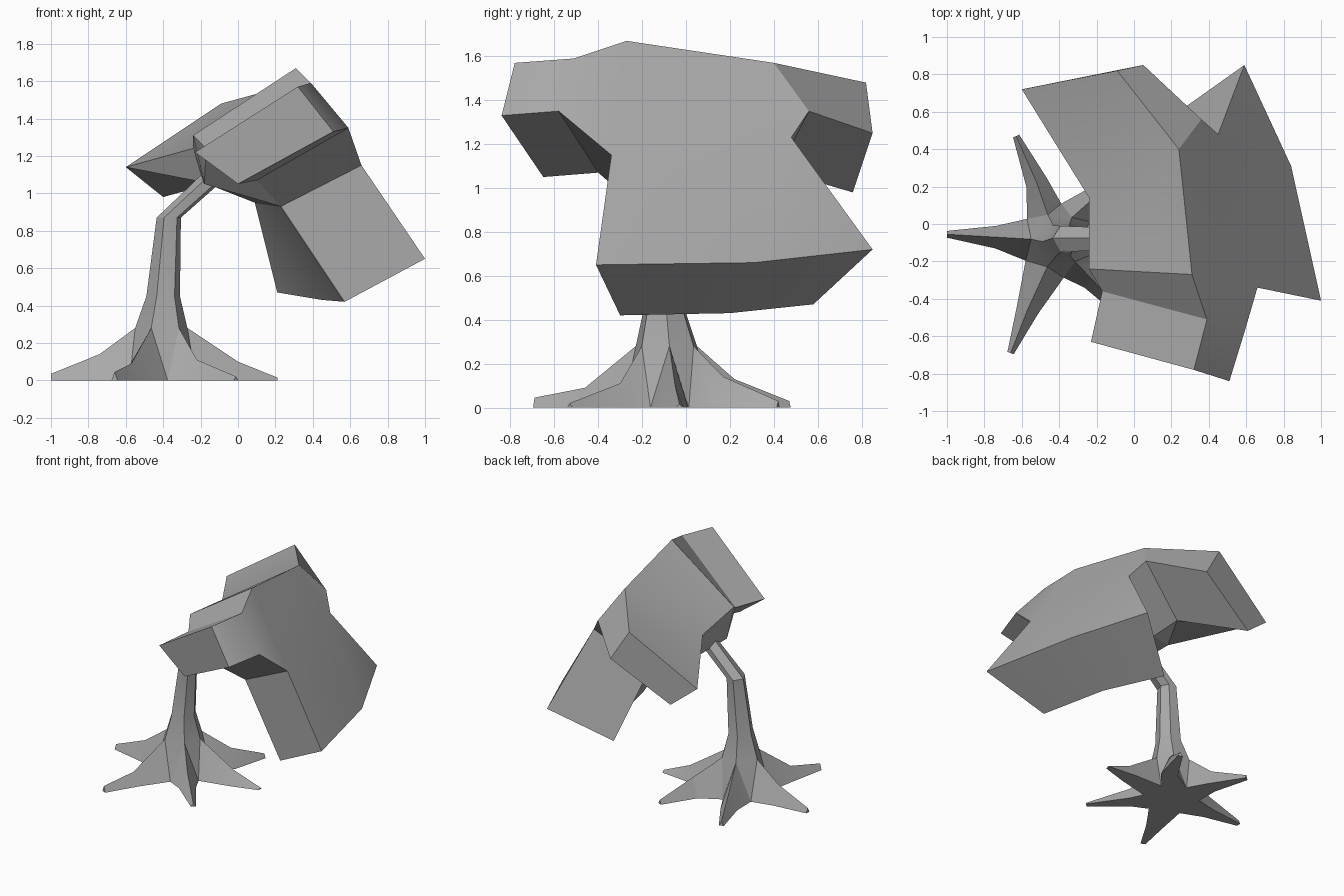
import bpy, bmesh
from math import cos, sin, atan2, pi, radians
from mathutils import Vector

cube = bpy.data.objects.get("Cube")
if cube:
    bpy.data.objects.remove(cube)

GREY = (0.4, 0.4, 0.4, 1)
mat = bpy.data.materials.new("plain_grey")
mat.use_nodes = True
mat.diffuse_color = GREY
mat.node_tree.nodes["Principled BSDF"].inputs["Base Color"].default_value = GREY


def finish(name, bm):
    """Turn a bmesh into a named object with soft faces and sharp creases."""
    bmesh.ops.recalc_face_normals(bm, faces=bm.faces[:])
    mesh = bpy.data.meshes.new(name)
    bm.to_mesh(mesh)
    bm.free()
    mesh.materials.append(mat)
    obj = bpy.data.objects.new(name, mesh)
    bpy.context.collection.objects.link(obj)
    bpy.ops.object.select_all(action='DESELECT')
    obj.select_set(True)
    bpy.context.view_layer.objects.active = obj
    bpy.ops.object.shade_smooth_by_angle(angle=radians(25))


def strip(bm, a, b, closed=False):
    """Join two rows of vertices with quads."""
    n = len(a)
    for i in range(n if closed else n - 1):
        j = (i + 1) % n
        bm.faces.new((a[i], a[j], b[j], b[i]))


# Canopy: a thick three-armed sheet, back arm to drooping arm to front arm
def row(bm, points):
    return [bm.verts.new(p) for p in points]


bm = bmesh.new()
outer_rim = row(bm, [(.05, .85, 1.25), (.36, .56, 1.35), (.45, .48, 1.23),
                     (.59, .85, .72), (.84, .31, .66), (1, -.41, .65),
                     (.66, -.34, 1.15), (.59, -.58, 1.35), (.51, -.84, 1.33)])
inner_rim = row(bm, [(-.4, .76, .98), (-.04, .42, 1.08), (.09, .32, .95),
                     (.21, .58, .47), (.45, .2, .43), (.57, -.3, .42),
                     (.23, -.24, .93), (.1, -.4, 1.07), (0, -.65, 1.05)])
crown_high = row(bm, [(-.09, .82, 1.48), (.24, .4, 1.57), (.31, -.27, 1.67),
                      (.39, -.51, 1.59), (.32, -.78, 1.57)])
crown_low = row(bm, [(-.6, .72, 1.14), (-.24, .14, 1.24), (-.24, -.24, 1.31),
                     (-.17, -.36, 1.24), (-.23, -.63, 1.22)])
belly = row(bm, [(-.19, .14, 1.06), (-.18, -.24, 1.05)])


def sheet(crown, rim):
    a, b, c, d, e = crown
    for f in ((a, rim[0], rim[1], b), (b, rim[1], rim[2]),
              (b, rim[2], rim[6], c), (rim[2], rim[3], rim[4]),
              (rim[2], rim[4], rim[6]), (rim[4], rim[5], rim[6]),
              (c, rim[6], rim[7], d), (d, rim[7], rim[8], e)):
        bm.faces.new(f)


sheet(crown_high, outer_rim)
sheet([crown_low[0], *belly, *crown_low[3:]], inner_rim)
strip(bm, outer_rim, inner_rim)
strip(bm, crown_high, crown_low)
strip(bm, crown_low[1:3], belly)
bm.faces.new((crown_low[0], crown_low[1], belly[0]))
bm.faces.new((crown_low[2], crown_low[3], belly[1]))
for k in (0, -1):
    bm.faces.new((crown_high[k], outer_rim[k], inner_rim[k], crown_low[k]))
finish("canopy", bm)

# Trunk and roots: six-sided trunk whose corners run out into root crests
centre = Vector((-.41, -.09, 0))
roots = [  # crest bend, tip
    ((0, -.05, .1), (.21, -.03, .015)),
    ((-.18, .17, .14), (-.07, .42, .03)),
    ((-.52, .22, .13), (-.63, .47, .03)),
    ((-.74, -.07, .14), (-1, -.055, .035)),
    ((-.57, -.46, .09), (-.66, -.69, .045)),
    ((-.22, -.3, .11), (-.01, -.53, .02)),
]
angles = [atan2(t[1] - centre.y, t[0] - centre.x) for _, t in roots]

bm = bmesh.new()
# trunk rings: centre x, centre y, height, radius in x, radius in y
rings = []
for x, y, z, rx, ry in ((-.41, -.09, .28, .14, .15), (-.4, -.1, .45, .09, .1),
                        (-.37, -.08, .87, .065, .075),
                        (-.12, -.08, 1.1, .075, .065)):
    rings.append([bm.verts.new((x + rx * cos(a), y + ry * sin(a), z))
                  for a in angles])
for low, high in zip(rings, rings[1:]):
    strip(bm, low, high, closed=True)
bm.faces.new(rings[-1])

# ground points in the valleys between neighbouring roots
valleys = []
for i, a in enumerate(angles):
    half = ((angles[(i + 1) % len(angles)] - a) % (2 * pi)) / 2
    valleys.append(bm.verts.new(
        centre + Vector((cos(a + half), sin(a + half), 0)) * .2))

ground = []
for i, (bend, tip) in enumerate(roots):
    bend, tip = Vector(bend), Vector(tip)
    side = Vector((bend.y - tip.y, tip.x - bend.x, 0)).normalized()
    crest, top, end = rings[0][i], bm.verts.new(bend), bm.verts.new(tip)
    feet = []
    for sign, valley in ((-1, valleys[i - 1]), (1, valleys[i])):
        mid = bm.verts.new((bend.x + sign * side.x * .06,
                            bend.y + sign * side.y * .06, 0))
        toe = bm.verts.new((tip.x + sign * side.x * .018,
                            tip.y + sign * side.y * .018, 0))
        bm.faces.new((crest, valley, mid, top))
        bm.faces.new((top, mid, toe, end))
        feet.append((mid, toe))
    bm.faces.new((end, feet[0][1], feet[1][1]))
    bm.faces.new((crest, rings[0][(i + 1) % len(roots)], valleys[i]))
    ground += [*feet[0], *reversed(feet[1]), valleys[i]]
bm.faces.new(ground)
finish("trunk_and_roots", bm)
